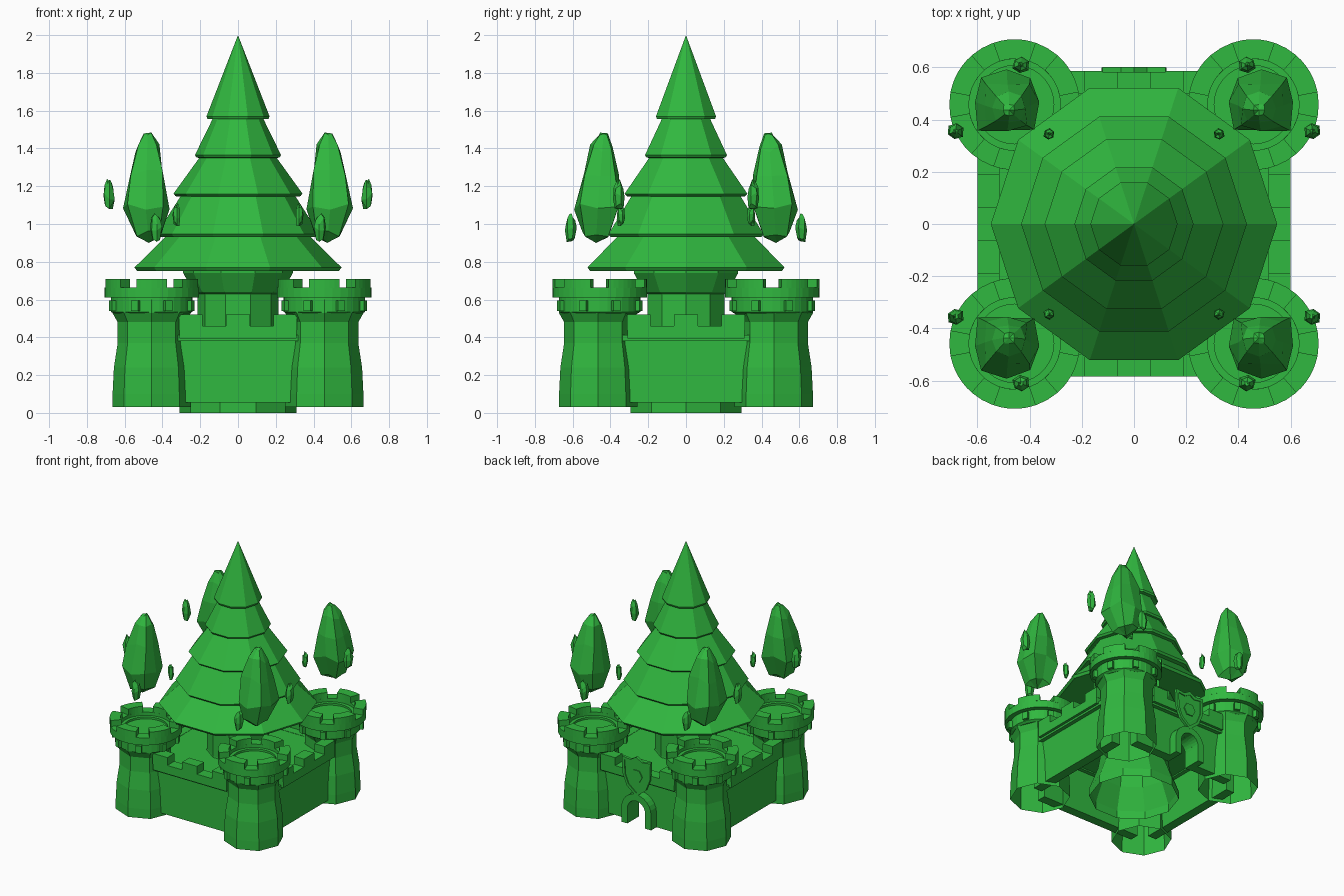
import bpy, bmesh, math, random
from math import sin, cos, pi, radians
from mathutils import Matrix, Vector

if "Cube" in bpy.data.objects:
    bpy.data.objects.remove(bpy.data.objects["Cube"])

random.seed(4)
green = bpy.data.materials.new("leaf_green")
green.diffuse_color = (0.03, 0.48, 0.05, 1)
green.use_nodes = True
green.node_tree.nodes["Principled BSDF"].inputs["Base Color"].default_value = green.diffuse_color


def finish(name, bm, mat=Matrix()):
    bmesh.ops.recalc_face_normals(bm, faces=bm.faces)
    me = bpy.data.meshes.new(name)
    bm.to_mesh(me)
    bm.free()
    ob = bpy.data.objects.new(name, me)
    ob.matrix_world = mat
    me.materials.append(green)
    bpy.context.collection.objects.link(ob)
    return ob


def lathe(name, profile, sides, loc=(0, 0, 0), turn=0.0, jitter=0.0, corner=1.0, hollow=False):
    """Spin (radius, height) points into a flat-sided solid, or a shell open below."""
    bm = bmesh.new()
    rings = []
    for r, z in profile:
        if r == 0:
            rings.append([bm.verts.new((0, 0, z))])
            continue
        ring = []
        for i in range(sides):
            a = turn + 2 * pi * i / sides
            k = r * (1 + random.uniform(-jitter, jitter)) * (corner if i % 2 else 1)
            dz = random.uniform(-jitter, jitter) * 0.2
            ring.append(bm.verts.new((k * cos(a), k * sin(a), z + dz)))
        rings.append(ring)
    for a, b in zip(rings, rings[1:]):
        for i in range(sides):
            j = (i + 1) % sides
            if len(a) == 1:
                bm.faces.new((a[0], b[i], b[j]))
            elif len(b) == 1:
                bm.faces.new((a[i], a[j], b[0]))
            else:
                bm.faces.new((a[i], a[j], b[j], b[i]))
    for ring in (rings[-1:] if hollow else (rings[0], rings[-1])):
        if len(ring) > 1:
            bm.faces.new(ring)
    return finish(name, bm, Matrix.Translation(loc))


def prism(name, pts, z0, z1, mat=Matrix()):
    """Extrude a flat outline from z0 to z1."""
    bm = bmesh.new()
    face = bm.faces.new([bm.verts.new((x, y, z0)) for x, y in pts])
    ext = bmesh.ops.extrude_face_region(bm, geom=[face])["geom"]
    bmesh.ops.translate(bm, vec=(0, 0, z1 - z0),
                        verts=[v for v in ext if isinstance(v, bmesh.types.BMVert)])
    return finish(name, bm, mat)


def rect(x0, x1, y0, y1):
    return [(x0, y0), (x1, y0), (x1, y1), (x0, y1)]


def arc(r, a0, a1, n, cx=0, cy=0):
    return [(cx + r * cos(a0 + (a1 - a0) * i / n), cy + r * sin(a0 + (a1 - a0) * i / n))
            for i in range(n + 1)]


# Central keep and tiered roof
lathe("keep", [(.31, 0), (.31, .06), (.25, .22), (.215, .42), (.215, .63),
               (.235, .64), (.29, .74), (.29, .765)], 10, hollow=True)
lathe("tiered_roof", [(0, .76), (.535, .752), (.548, .77), (.385, .93), (.42, .932), (.432, .946),
                      (.305, 1.145), (.33, 1.147), (.342, 1.16), (.205, 1.35), (.22, 1.352),
                      (.228, 1.365), (.135, 1.555), (.162, 1.557), (.167, 1.57), (0, 2.0)], 10)

# Corner towers
for sx in (-1, 1):
    for sy in (-1, 1):
        c = (sx * .457, sy * .457, 0)
        at = Matrix.Translation(c)
        lathe("tower_body", [(.207, .03), (.207, .1), (.2, .24), (.18, .37), (.18, .48),
                             (.208, .53), (.208, .60)], 8, (c[0], sy * .465, 0), hollow=True)
        lathe("tower_collar", [(.20, .525), (.215, .535), (.215, .61)], 32, c)
        lathe("tower_parapet", [(0, .61), (.25, .61), (.25, .665), (.175, .665),
                                (.175, .64), (.15, .64), (.15, .625), (0, .625)], 36, c)
        for i in range(6):
            a = radians(60 * i + 30) * sx
            h = radians(19)
            prism("tower_merlon", arc(.25, a - h, a + h, 6) + arc(.175, a + h, a - h, 6),
                  .66, .71, at)
        for i in range(8):
            prism("tower_bracket", rect(.19, .237, -.02, .02), .54, .595,
                  at @ Matrix.Rotation(radians(45 * i + 22.5), 4, 'Z'))

# Courtyard deck joining the walls
prism("courtyard_deck", rect(-.48, .48, -.48, .48), .39, .41)

# Curtain walls: front, right, back, left (the outline stands up in local x and z)
stand = Matrix.Rotation(pi / 2, 4, 'X')
for k, out in enumerate((.583, .6, .585, .6)):
    side = Matrix.Rotation(k * pi / 2, 4, 'Z')
    if k == 2:
        # the back wall has an arched opening
        door = [(-.075, .055)] + arc(.075, pi, 0, 10, 0, .17) + [(.075, .055)]
        outline = [(-.42, .055)] + door + [(.42, .055), (.42, .40), (-.42, .40)]
    else:
        outline = rect(-.42, .42, .055, .40)
    prism("curtain_wall", outline, out - .12, out - .05, side @ stand)
    prism("wall_walk", rect(-.40, .40, -out + .02, -out + .15), .38, .412, side)
    prism("wall_parapet", rect(-.31, .31, -out, -out + .085), .395, .46, side)
    for x in (-.25, 0, .25):
        prism("wall_merlon", rect(x - .0625, x + .0625, -out, -out + .085), .44, .52, side)

# Gate arch and shield on the back wall
back = Matrix.Rotation(pi, 4, 'Z') @ stand
prism("gate_arch", [(.125, .055)] + arc(.125, 0, pi, 12, 0, .17) + [(-.125, .055), (-.075, .055)]
      + arc(.075, pi, 0, 12, 0, .17) + [(.075, .055)], .46, .6, back)


def shield(s):
    half = [(0, .15), (.05, .12), (.12, .13), (.115, 0), (.08, -.085), (0, -.15)]
    pts = half + [(-x, z) for x, z in half[-2:0:-1]]
    return [(x * s, .43 + z * s) for x, z in pts]


prism("shield_plate", shield(1), .58, .594, back)
rim = shield(1)
inner = shield(.82)
for i in range(len(rim)):
    j = (i + 1) % len(rim)
    prism("shield_rim", [rim[i], rim[j], inner[j], inner[i]], .592, .601, back)
prism("shield_boss", arc(.05, 0, 2 * pi * 5 / 6, 5, 0, .435), .592, .601, back)

# Floating crystals: modelled once, then mirrored to the four corners
big = lathe("large_crystal", [(0, .90), (.07, .945), (.118, 1.09), (.09, 1.27),
                              (.06, 1.40), (.022, 1.475), (0, 1.483)],
            8, (0, 0, 0), 0, .12, 1.2)
for v in big.data.vertices:          # lean the tip and foot a little
    t = (v.co.z - 1.1) / .38
    v.co.x += -.49 + (.012 * t if t > 0 else -.035 * t)
    v.co.y += .466 - (.03 * t if t > 0 else .02 * t)
parts = [big]
for x, y, z, r, h in ((-.683, .355, 1.155, .033, .075), (-.433, .61, .975, .033, .068),
                      (-.325, .345, 1.045, .022, .055)):
    parts.append(lathe("small_crystal", [(0, -h), (r * .7, -h * .75), (r, -h * .1),
                                         (r * .8, h * .6), (r * .3, h * .95), (0, h)],
                       6, (x, y, z), .4, .1))
for ob in parts:
    base = ob.matrix_world.copy()
    if base == Matrix():
        base = Matrix.Translation(ob.location)
    for sx, sy in ((-1, 1), (1, -1), (-1, -1)):
        flip = Matrix.Diagonal((sx, sy, 1, 1))
        me = ob.data.copy()
        me.transform(flip @ base)
        if sx * sy < 0:
            me.flip_normals()
        bpy.context.collection.objects.link(bpy.data.objects.new(ob.name.split(".")[0], me))
